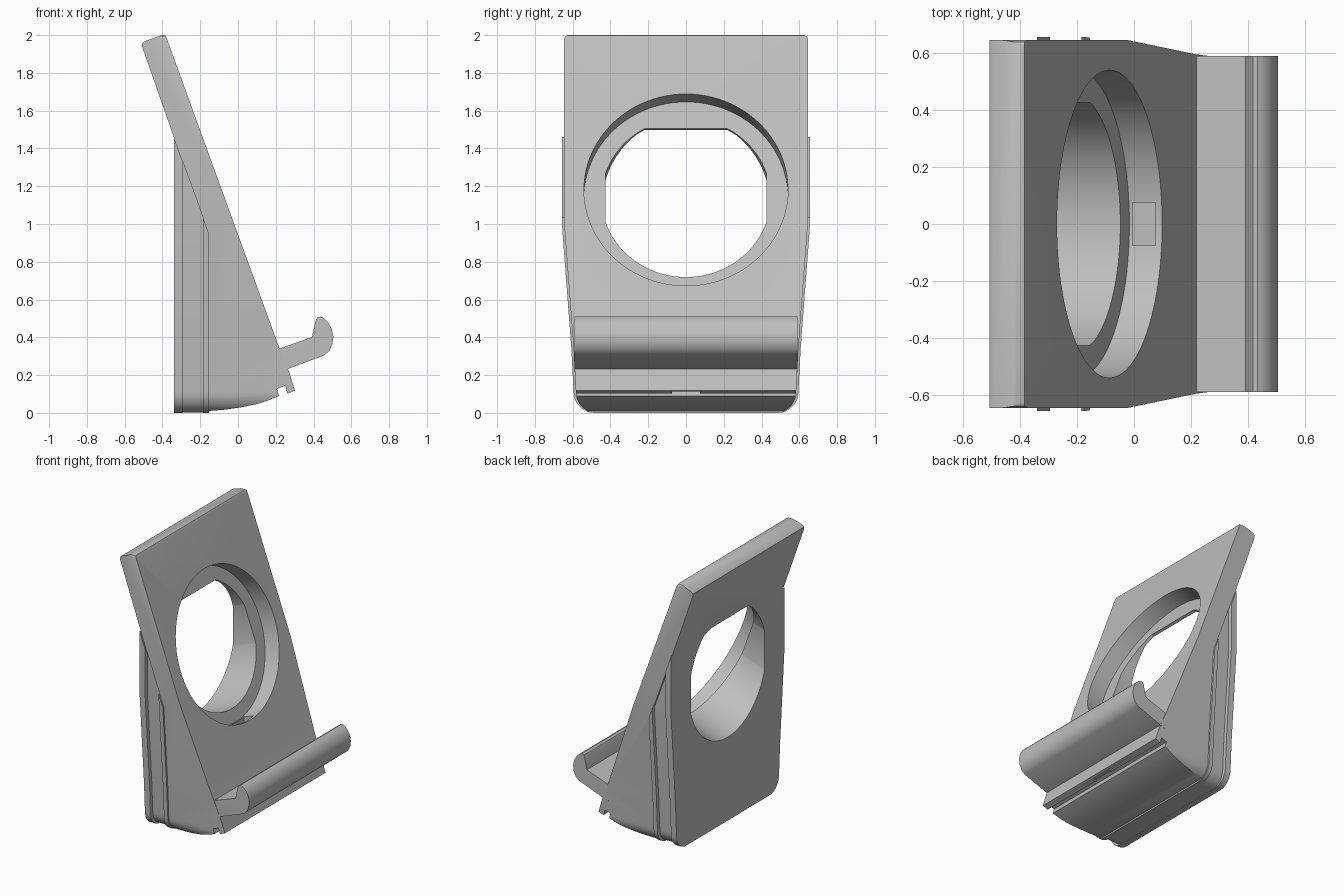
import bpy, bmesh, math
from mathutils import Matrix, Vector

if "Cube" in bpy.data.objects:
    bpy.data.objects.remove(bpy.data.objects["Cube"])

grey = bpy.data.materials.new("grey_plastic")
grey.diffuse_color = (0.52, 0.52, 0.52, 1)
grey.use_nodes = True
grey.node_tree.nodes["Principled BSDF"].inputs["Base Color"].default_value = grey.diffuse_color
TILT = math.radians(20)


def prism(name, pts, lo, hi, place):
    """Extrude a 2D outline between lo and hi; place maps (a, b, depth) to xyz."""
    bm = bmesh.new()
    a = [bm.verts.new(place(u, v, lo)) for u, v in pts]
    b = [bm.verts.new(place(u, v, hi)) for u, v in pts]
    n = len(pts)
    bm.faces.new(a)
    bm.faces.new(b[::-1])
    for i in range(n):
        j = (i + 1) % n
        bm.faces.new((a[j], a[i], b[i], b[j]))
    bmesh.ops.recalc_face_normals(bm, faces=bm.faces)
    me = bpy.data.meshes.new(name)
    bm.to_mesh(me)
    bm.free()
    ob = bpy.data.objects.new(name, me)
    bpy.context.collection.objects.link(ob)
    me.materials.append(grey)
    return ob


def combine(ob, other, op):
    """Apply a boolean and discard the helper."""
    mod = ob.modifiers.new("bool", 'BOOLEAN')
    mod.operation, mod.object, mod.solver = op, other, 'EXACT'
    bpy.context.view_layer.objects.active = ob
    bpy.ops.object.modifier_apply(modifier=mod.name)
    bpy.data.objects.remove(other, do_unlink=True)


def side_place(x, z, y):
    return (x, y, z)


def front_place(y, z, x):
    return (x, y, z)


def outline(grow):
    """Tapered front outline with rounded bottom corners."""
    r = 0.11
    w = 0.583 + grow
    half = [(w - r + r * math.sin(t), r - r * math.cos(t))
            for t in [math.radians(10 * i) for i in range(10)]]
    half += [(0.595 + grow, 0.34), (0.645 + grow, 1.0),
             (0.645 + grow, 1.98), (0.639 + grow, 1.994), (0.625 + grow, 2.0)]
    return half + [(-y, z) for y, z in reversed(half)]


def shaped(name, profile, grow):
    """Side profile trimmed by the front outline."""
    ob = prism(name, profile, -0.8, 0.8, side_place)
    combine(ob, prism("trim", outline(grow), -1, 1, front_place), 'INTERSECT')
    return ob


def box(x0, x1, y, z0, z1):
    return prism("cutter", [(x0, z0), (x1, z0), (x1, z1), (x0, z1)], -y, y, side_place)


def back_line(x):
    return 1.46 - (x + 0.34) * 2.747


# Leaning plate and wedge foot, with curved underside and cable notch
stand = shaped("stand_body", [
    (-0.395, 2.0), (-0.41, 1.998), (-0.495, 1.967), (-0.508, 1.955), (-0.508, 1.94),
    (-0.34, 1.46), (-0.16, back_line(-0.16)), (-0.16, 0.01),
    (-0.07, 0.017), (0.02, 0.03), (0.1, 0.047), (0.16, 0.066), (0.217, 0.09),
    (0.206, 0.127), (0.25, 0.143), (0.262, 0.102), (0.302, 0.118),
    (0.265, 0.233), (0.22, 0.34), (-0.378, 1.985), (-0.385, 1.997)], 0)

# Upright back block, set in slightly so a groove shows between the rails
block = shaped("back_block", [(-0.338, 0.001), (-0.157, 0.001), (-0.157, 1.1),
                              (-0.25, 1.46), (-0.338, 1.455)], -0.015)
combine(stand, block, 'UNION')

# Side rails
for x0, x1 in ((-0.34, -0.295), (-0.185, -0.154)):
    rail = shaped("rail", [(x0, 0), (x1, 0), (x1, back_line(x1)), (x0, back_line(x0))], 0.012)
    combine(stand, rail, 'UNION')

# Front ledge with rounded lip
ledge = prism("ledge", [
    (0.19, 0.329), (0.22, 0.34), (0.392, 0.402), (0.41, 0.485), (0.418, 0.503),
    (0.434, 0.51), (0.452, 0.503), (0.478, 0.478), (0.496, 0.445), (0.505, 0.405),
    (0.499, 0.362), (0.483, 0.327), (0.455, 0.304), (0.265, 0.233), (0.22, 0.217)],
    -0.59, 0.59, side_place)
combine(stand, ledge, 'UNION')

# Round recess and clipped bore, square to the plate
tilt = Matrix.Translation((-0.088, 0, 1.18)) @ Matrix.Rotation(math.pi / 2 - TILT, 4, 'Y')


def bore_place(u, v, d):
    return tilt @ Vector((u, v, d))


ring = [(math.cos(2 * math.pi * i / 96), math.sin(2 * math.pi * i / 96)) for i in range(96)]
combine(stand, prism("recess", [(0.54 * u, 0.54 * v) for u, v in ring],
                     -0.12, 0.3, bore_place), 'DIFFERENCE')
bore = prism("bore", [(0.447 * u, 0.447 * v) for u, v in ring], -0.9, 0, bore_place)
clip = prism("clip", [(-0.39, -0.427), (1, -0.427), (1, 0.427), (-0.39, 0.427)],
             -1.0, 0.1, bore_place)
combine(bore, clip, 'INTERSECT')
combine(stand, bore, 'DIFFERENCE')

# Cable pocket below the recess and gap in the foot lip
combine(stand, box(-0.005, 0.075, 0.075, 0.3, 0.68), 'DIFFERENCE')
combine(stand, box(0.225, 0.33, 0.075, 0.07, 0.113), 'DIFFERENCE')

bpy.ops.object.select_all(action='DESELECT')
stand.select_set(True)
bpy.context.view_layer.objects.active = stand
bpy.ops.object.shade_smooth_by_angle(angle=math.radians(28))
